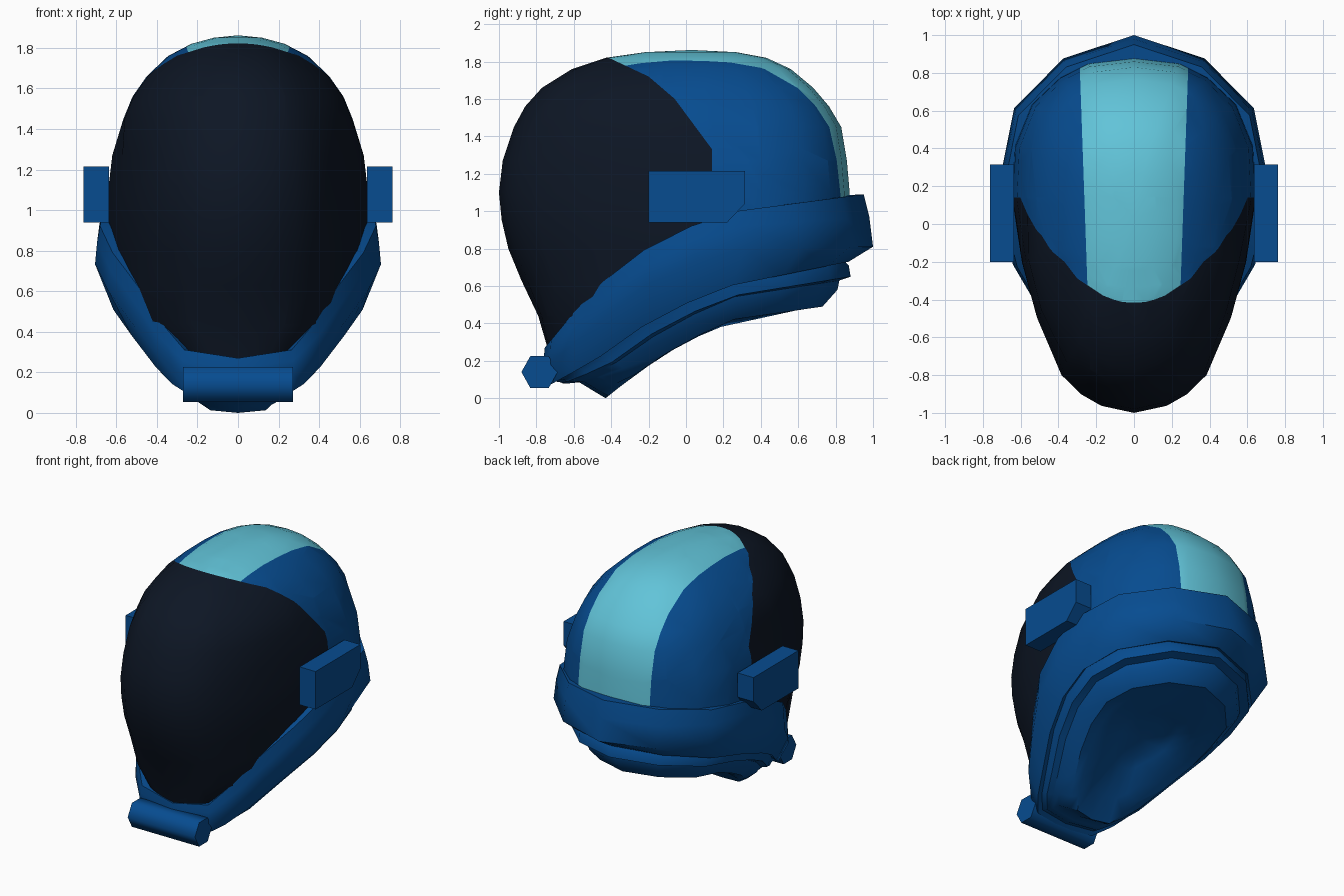
import bpy, bmesh, math
from mathutils import Vector

if "Cube" in bpy.data.objects:
    bpy.data.objects.remove(bpy.data.objects["Cube"])


def material(name, rgb):
    m = bpy.data.materials.new(name)
    m.diffuse_color = (*rgb, 1)
    m.use_nodes = True
    m.node_tree.nodes["Principled BSDF"].inputs["Base Color"].default_value = m.diffuse_color
    return m


BLUE = material("blue", (0.002, 0.072, 0.28))
TEAL = material("teal", (0.12, 0.55, 0.69))
DARK = material("dark", (0.004, 0.008, 0.018))


def finish(bm, name, mat, angle=35):
    bmesh.ops.recalc_face_normals(bm, faces=bm.faces)
    me = bpy.data.meshes.new(name)
    bm.to_mesh(me)
    bm.free()
    me.materials.append(mat)
    ob = bpy.data.objects.new(name, me)
    bpy.context.collection.objects.link(ob)
    bpy.ops.object.select_all(action='DESELECT')
    ob.select_set(True)
    bpy.context.view_layer.objects.active = ob
    bpy.ops.object.shade_smooth_by_angle(angle=math.radians(angle))
    return ob


def interp(t, ts, vs):
    for i in range(len(ts) - 1):
        if t <= ts[i + 1]:
            return vs[i] + (vs[i + 1] - vs[i]) * (t - ts[i]) / (ts[i + 1] - ts[i])
    return vs[-1]


STATIONS = (0, .15, .37, .6, 1)


def ring(outline, w, yf, yb, zs):
    """Mirrored closed loop: half outline (x factor, t front to back), height along t."""
    half = [(x * w, yf + t * (yb - yf), interp(t, STATIONS, zs)) for x, t in outline]
    return half + [(-x, y, z) for x, y, z in half[-2:0:-1]]


def loft(rings, cap_last=None):
    bm = bmesh.new()
    loops = [[bm.verts.new(p) for p in r] for r in rings]
    n = len(loops[0])
    for a, b in zip(loops, loops[1:]):
        for i in range(n):
            j = (i + 1) % n
            bm.faces.new((a[i], a[j], b[j], b[i]))
    if cap_last:
        tip = bm.verts.new(cap_last)
        for i in range(n):
            bm.faces.new((loops[-1][i], loops[-1][(i + 1) % n], tip))
    return bm


# Dome: horizontal rings (z, front y, back y, half width), split into three parts
DOME_OUTLINE = [(0, 0), (.27, .02), (.44, .053), (.6, .107), (.8, .267), (.92, .42),
                (1, .6), (.98, .75), (.84, .87), (.61, .945), (.38, .985), (0, 1)]
CROWN_OUTLINE = [(0, 0), (.27, .02), (.45, .053), (.63, .107), (.87, .267), (.99, .42),
                 (1, .6), (.96, .75), (.82, .87), (.61, .945), (.38, .985), (0, 1)]
DOME = [(.25, -.735, -.35, .30), (.44, -.79, .10, .53), (.63, -.88, .72, .61),
        (.80, -.95, .86, .64), (.95, -.985, .88, .645), (1.10, -1.0, .875, .64),
        (1.27, -.98, .86, .62), (1.45, -.92, .83, .565), (1.56, -.86, .765, .52),
        (1.66, -.77, .68, .45), (1.76, -.61, .56, .345), (1.82, -.43, .43, .23),
        (1.85, -.22, .27, .12)]
# Visor edge seen from the side, as a convex chain of cutting planes
EDGE = [(-.43, 1.828), (-.2, 1.72), (-.06, 1.6), (.14, 1.33), (.14, 1.0)]
PLANES = [(Vector((0, a[0], a[1])), Vector((0, a[1] - b[1], b[0] - a[0])))
          for a, b in zip(EDGE, EDGE[1:])]
STRIPE = [(Vector((s * .258, 0, 0)), Vector((s, -.035, 0))) for s in (1, -1)]
# Slanted floor, hidden behind the rim, that trims the dome
FLOOR = (Vector((0, 0, .52)), Vector((0, .5, -1)))


def inside(p, planes):
    return all((p - co).dot(no) < 0 for co, no in planes)


def zone(p):
    if not inside(p, [FLOOR]):
        return None
    if inside(p, PLANES):
        return "visor"
    return "crown_stripe" if inside(p, STRIPE) else "shell"


for part, mat in (("visor", DARK), ("shell", BLUE), ("crown_stripe", TEAL)):
    bm = loft([ring(CROWN_OUTLINE if z > 1.3 else DOME_OUTLINE, w, f, b, (z,) * 5)
               for z, f, b, w in DOME], (0, .03, 1.862))
    for co, no in PLANES + STRIPE + [FLOOR]:
        bmesh.ops.bisect_plane(bm, geom=bm.verts[:] + bm.edges[:] + bm.faces[:],
                               dist=1e-5, plane_co=co, plane_no=no)
    drop = [f for f in bm.faces if zone(f.calc_center_median()) != part]
    bmesh.ops.delete(bm, geom=drop, context='FACES')
    finish(bm, part, mat, 40)

# Lower rim and stepped underside: (half width, front y, back y, heights front to back)
RIM_OUTLINE = [(0, 0), (.39, .02), (.57, .09), (.72, .18), (.91, .31),
               (1, .46), (.985, .61), (.9, .78), (.53, .93), (0, 1)]
NECK_OUTLINE = [(0, 0), (.36, .015), (.5, .08), (.63, .17), (.82, .31),
                (.96, .46), (1, .61), (.9, .78), (.53, .93), (0, 1)]
RIM = [(.60, -.70, .84, (.26, .57, .86, .99, 1.085)),
       (.68, -.755, .95, (.27, .58, .87, 1.0, 1.09)),
       (.695, -.76, .98, (.22, .49, .79, .92, .97)),
       (.705, -.76, 1.0, (.16, .38, .69, .80, .81))]
NECK = [(.64, -.73, .87, (.07, .20, .45, .60, .73)),
        (.61, -.70, .84, (.09, .22, .48, .63, .74)),
        (.605, -.67, .87, (.085, .20, .45, .60, .71)),
        (.595, -.66, .88, (.08, .17, .41, .55, .65)),
        (.54, -.62, .82, (.08, .17, .39, .54, .63)),
        (.52, -.57, .81, (.085, .14, .36, .49, .58)),
        (.45, -.48, .73, (.03, .11, .29, .42, .49)),
        (.38, -.43, .66, (0, .13, .29, .41, .485)),
        (.27, -.30, .50, (.13, .19, .30, .38, .45)),
        (.19, -.13, .34, (.27, .30, .34, .40, .45)),
        (.13, -.06, .24, (.32, .34, .37, .40, .43))]
finish(loft([ring(RIM_OUTLINE, *r) for r in RIM] +
            [ring(NECK_OUTLINE, *r) for r in NECK[:2]]), "lower_rim", BLUE, 50)
finish(loft([ring(NECK_OUTLINE, *r) for r in NECK[1:]], (0, .09, .38)), "neck_seal", BLUE, 40)


def prism(profile, x0, x1, name, angle=30):
    """Extrude a (y, z) profile along x."""
    bm = bmesh.new()
    f = bm.faces.new([bm.verts.new((x0, y, z)) for y, z in profile])
    ext = bmesh.ops.extrude_face_region(bm, geom=[f])["geom"]
    bmesh.ops.translate(bm, vec=(x1 - x0, 0, 0),
                        verts=[v for v in ext if isinstance(v, bmesh.types.BMVert)])
    # close the starting end if the extrusion consumed it
    bmesh.ops.holes_fill(bm, edges=[e for e in bm.edges if e.is_boundary])
    return finish(bm, name, BLUE, angle)


# Ear boxes with a clipped lower rear corner
EAR = [(-.20, .94), (.22, .94), (.315, 1.04), (.315, 1.215), (-.20, 1.215)]
for s, side in ((1, "right"), (-1, "left")):
    prism(EAR, s * .635, s * .763, "ear_box_" + side)

# Hexagonal chin bar
HEX = [(-.783 + .097 * math.cos(math.radians(a)), .14 + .1 * math.sin(math.radians(a)))
       for a in range(0, 360, 60)]
prism(HEX, -.27, .27, "chin_bar", 65)
